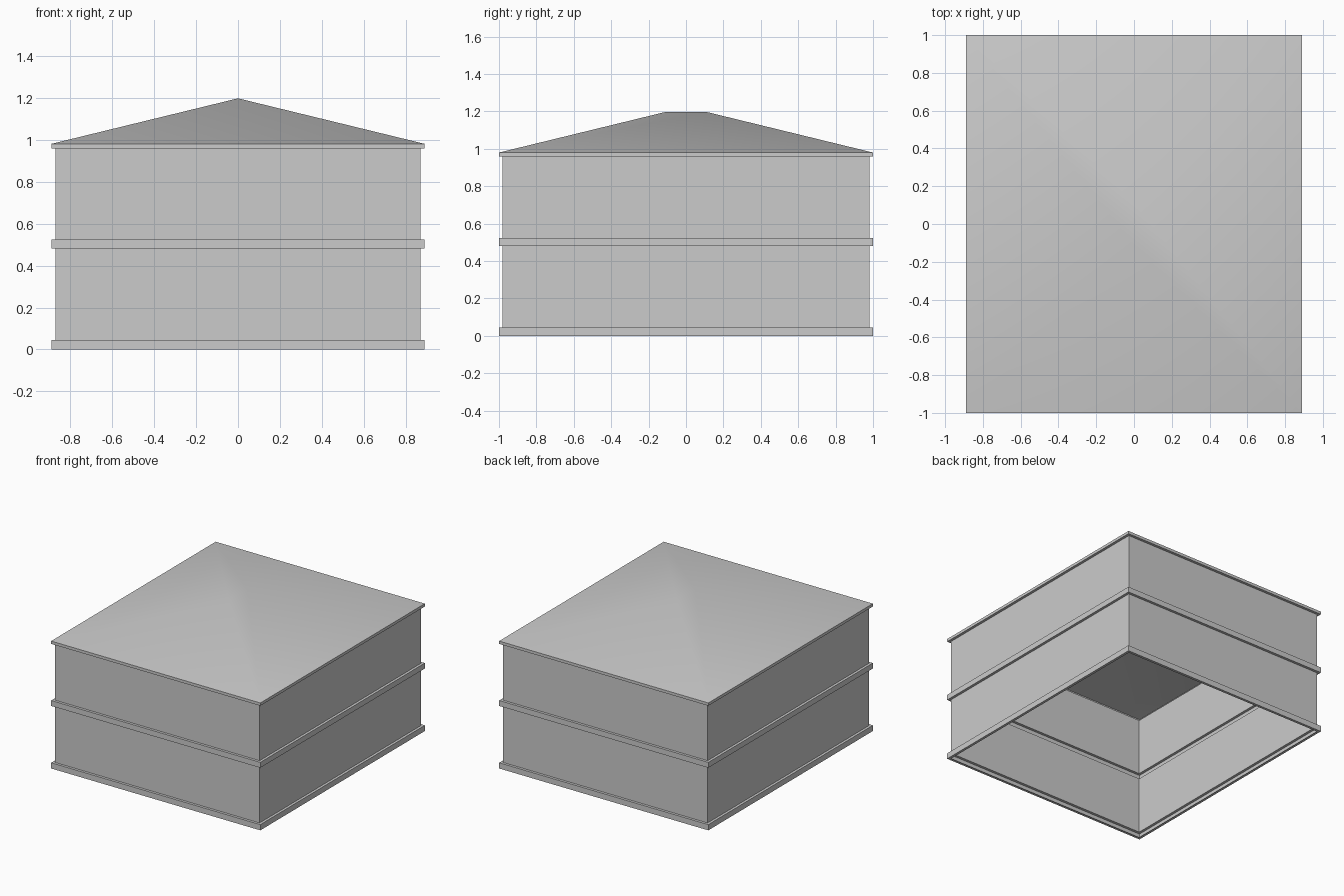
import bpy
import bmesh

cube = bpy.data.objects.get("Cube")
if cube:
    bpy.data.objects.remove(cube, do_unlink=True)

HALF_X, HALF_Y = 0.89, 1.0   # outer edge of the bands
INSET = 0.02                 # step from band back to wall
EAVE, RIDGE = 0.98, 1.197

grey = bpy.data.materials.new("light grey")
GREY = (0.6, 0.6, 0.6, 1)
grey.diffuse_color = GREY
grey.use_nodes = True
grey.node_tree.nodes["Principled BSDF"].inputs["Base Color"].default_value = GREY


def ring(bm, inset, z):
    """Rectangle of vertices, anticlockwise from above."""
    x, y = HALF_X - inset, HALF_Y - inset
    return [bm.verts.new((sx * x, sy * y, z))
            for sx, sy in ((-1, -1), (1, -1), (1, 1), (-1, 1))]


def finish(name, bm):
    mesh = bpy.data.meshes.new(name)
    bm.to_mesh(mesh)
    bm.free()
    mesh.materials.append(grey)
    obj = bpy.data.objects.new(name, mesh)
    bpy.context.collection.objects.link(obj)
    return obj


def shell(name, profile):
    """Thin sheet through rectangles of (inset, height)."""
    bm = bmesh.new()
    rings = [ring(bm, inset, z) for inset, z in profile]
    for low, high in zip(rings, rings[1:]):
        for i in range(4):
            j = (i + 1) % 4
            bm.faces.new((low[i], low[j], high[j], high[i]))
    return finish(name, bm)


def band(name, bottom, top, closed=True):
    """Hollow moulding, open towards the inside."""
    profile = [(INSET, bottom), (0, bottom), (0, top)]
    shell(name, profile + [(INSET, top)] if closed else profile)


# Mouldings
band("base_band", 0, 0.044)
band("middle_band", 0.481, 0.523)
band("eave_band", 0.958, EAVE, closed=False)

# Walls of the two storeys
shell("lower_walls", [(INSET, 0.044), (INSET, 0.481)])
shell("upper_walls", [(INSET, 0.523), (INSET, 0.958)])

# Hipped roof with a short ridge and softly shaded hips
bm = bmesh.new()
a, b, c, d = ring(bm, 0, EAVE)
ridge_y = HALF_Y - HALF_X
front = bm.verts.new((0, -ridge_y, RIDGE))
back = bm.verts.new((0, ridge_y, RIDGE))
for face in ((a, b, front), (b, c, back, front), (c, d, back), (d, a, front, back)):
    bm.faces.new(face)
roof = finish("roof", bm)
bpy.ops.object.select_all(action="DESELECT")
roof.select_set(True)
bpy.context.view_layer.objects.active = roof
bpy.ops.object.shade_smooth_by_angle(angle=0.7)
